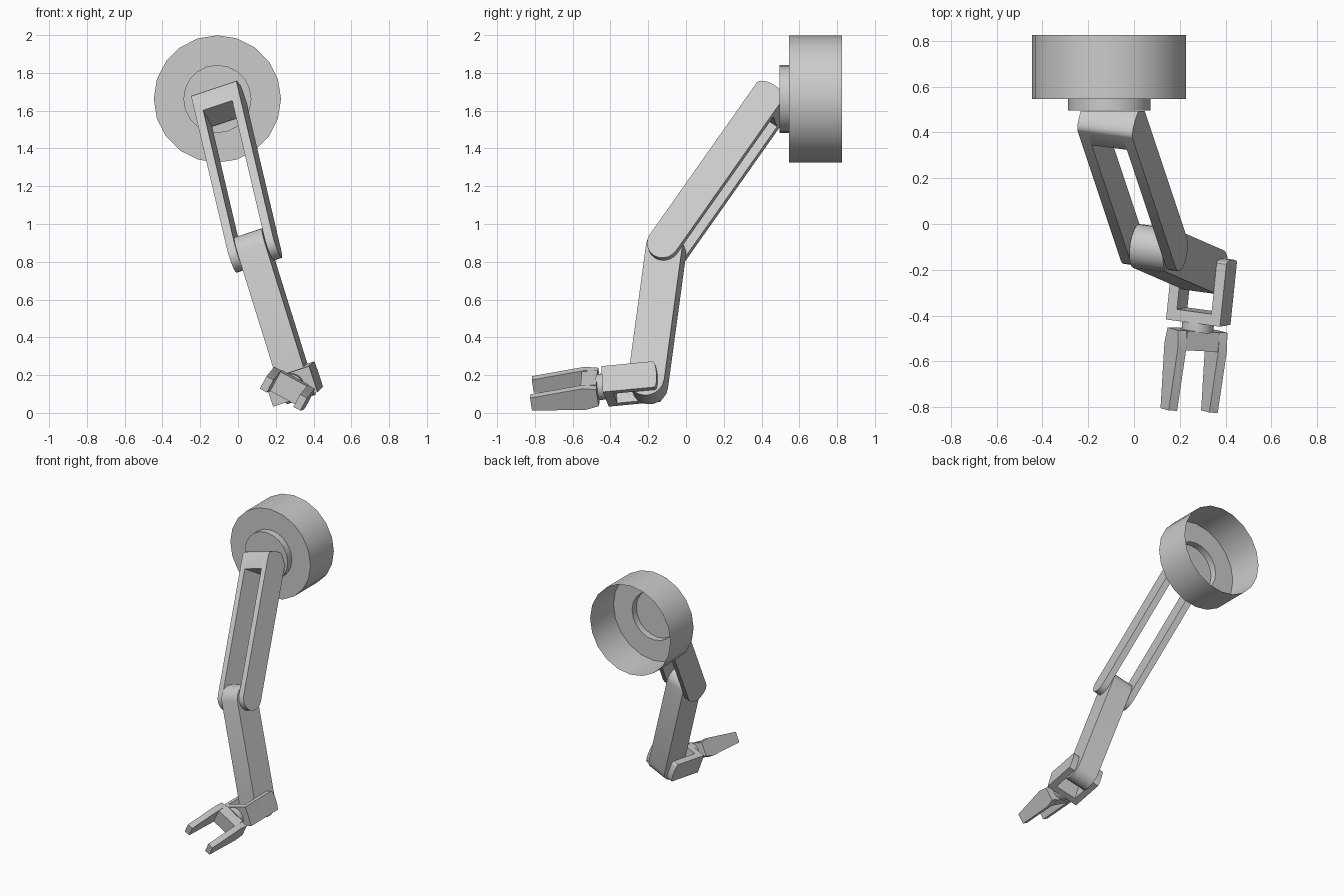
import bpy, bmesh
from math import sin, cos, pi
from mathutils import Vector as V

if "Cube" in bpy.data.objects:
    bpy.data.objects.remove(bpy.data.objects["Cube"])


def finish(name, bm):
    me = bpy.data.meshes.new(name)
    bmesh.ops.recalc_face_normals(bm, faces=bm.faces)
    bm.to_mesh(me)
    bm.free()
    ob = bpy.data.objects.new(name, me)
    bpy.context.collection.objects.link(ob)
    bpy.context.view_layer.objects.active = ob
    ob.select_set(True)
    bpy.ops.object.shade_smooth_by_angle(angle=0.6)
    ob.select_set(False)
    return ob


def prism(name, o, axes, pts, c0, c1, clip_y=None):
    """Extrude a profile drawn on axes a, b along axis c."""
    a, b, c = axes
    bm = bmesh.new()
    rings = [[bm.verts.new(o + a * x + b * y + c * s) for x, y in pts] for s in (c0, c1)]
    n = len(pts)
    for r in rings:
        bm.faces.new(r)
    for i in range(n):
        j = (i + 1) % n
        bm.faces.new((rings[0][i], rings[0][j], rings[1][j], rings[1][i]))
    if clip_y is not None:
        res = bmesh.ops.bisect_plane(bm, geom=bm.verts[:] + bm.edges[:] + bm.faces[:],
                                     plane_co=(0, clip_y, 0), plane_no=(0, 1, 0), clear_outer=True)
        edges = [e for e in res['geom_cut'] if isinstance(e, bmesh.types.BMEdge)]
        if edges:
            bmesh.ops.holes_fill(bm, edges=edges)
    return finish(name, bm)


def bar(x0, x1, h, k0, k1, n=10):
    """Bar outline with elliptical caps of depth k0 and k1 (0 = square end)."""
    def cap(x, k, sgn):
        if k == 0:
            return [(x, -sgn * h), (x, sgn * h)]
        return [(x + sgn * k * sin(pi * i / n), -sgn * h * cos(pi * i / n)) for i in range(n + 1)]
    return cap(x1, k1, 1) + cap(x0, k0, -1)


def frame(v):
    """Link axes: along, front, hinge."""
    d = (v - U * U.dot(v)).normalized()
    return d, d.cross(U), U


U = V((.942, -.127, .311)).normalized()      # shared hinge axis
upper = frame(V((.19, -.566, -.802)))
fore = frame(V((.285, -.127, -.95)))
wrist = frame(V((-.12, -.985, -.10)))
shoulder = V((-.103, .46, 1.665))
elbow = shoulder + upper[0] * 1.0
pivot = elbow + fore[0] * .74

# Base drum: open-backed stepped shell
bm = bmesh.new()
N = 20
rings = [[bm.verts.new((-.109 + r * cos(2 * pi * i / N), y, 1.662 + r * sin(2 * pi * i / N)))
          for i in range(N)] for r, y in ((.337, .825), (.337, .545), (.18, .545), (.18, .495))]
for r0, r1 in zip(rings, rings[1:]):
    for i in range(N):
        j = (i + 1) % N
        bm.faces.new((r0[i], r0[j], r1[j], r1[i]))
bm.faces.new(rings[-1])
finish("base_drum", bm)

# Upper arm fork, cut flush against the drum
for side, s in (("left", -1), ("right", 1)):
    prism(f"upper_arm_{side}", shoulder, upper, bar(0, 1.0, .085, .04, .085),
          s * .0815, s * .1275, clip_y=.4945)
prism("upper_arm_bridge", shoulder, upper, bar(0, .10, .085, .04, 0), -.0815, .0815, clip_y=.4945)

# Forearm
prism("forearm", elbow, fore, bar(0, .74, .097, .097, .097), -.078, .078)

# Wrist fork
for side, s in (("left", -1), ("right", 1)):
    prism(f"wrist_plate_{side}", pivot, wrist, bar(-.045, .23, .072, .016, 0), s * .08, s * .125)
prism("wrist_bridge", pivot, wrist, bar(.18, .23, .072, 0, 0), -.08, .08)

# Gripper, rolled about the wrist axis
d = wrist[0]
p = V((.88, 0, -.47))
p = (p - d * d.dot(p)).normalized()
q = d.cross(p)
prism("roll_disc", pivot, (p, q, d),
      [(.07 * cos(2 * pi * i / 20), .07 * sin(2 * pi * i / 20)) for i in range(20)], .22, .27)
prism("palm", pivot, (d, q, p), bar(.265, .35, .058, 0, 0), -.08, .08)
finger = [(.265, -.05), (.335, -.064), (.62, -.038), (.62, .038), (.335, .064), (.265, .05)]
for side, s in (("left", -1), ("right", 1)):
    prism(f"finger_{side}", pivot, (d, q, p), finger, s * .08, s * .122)
